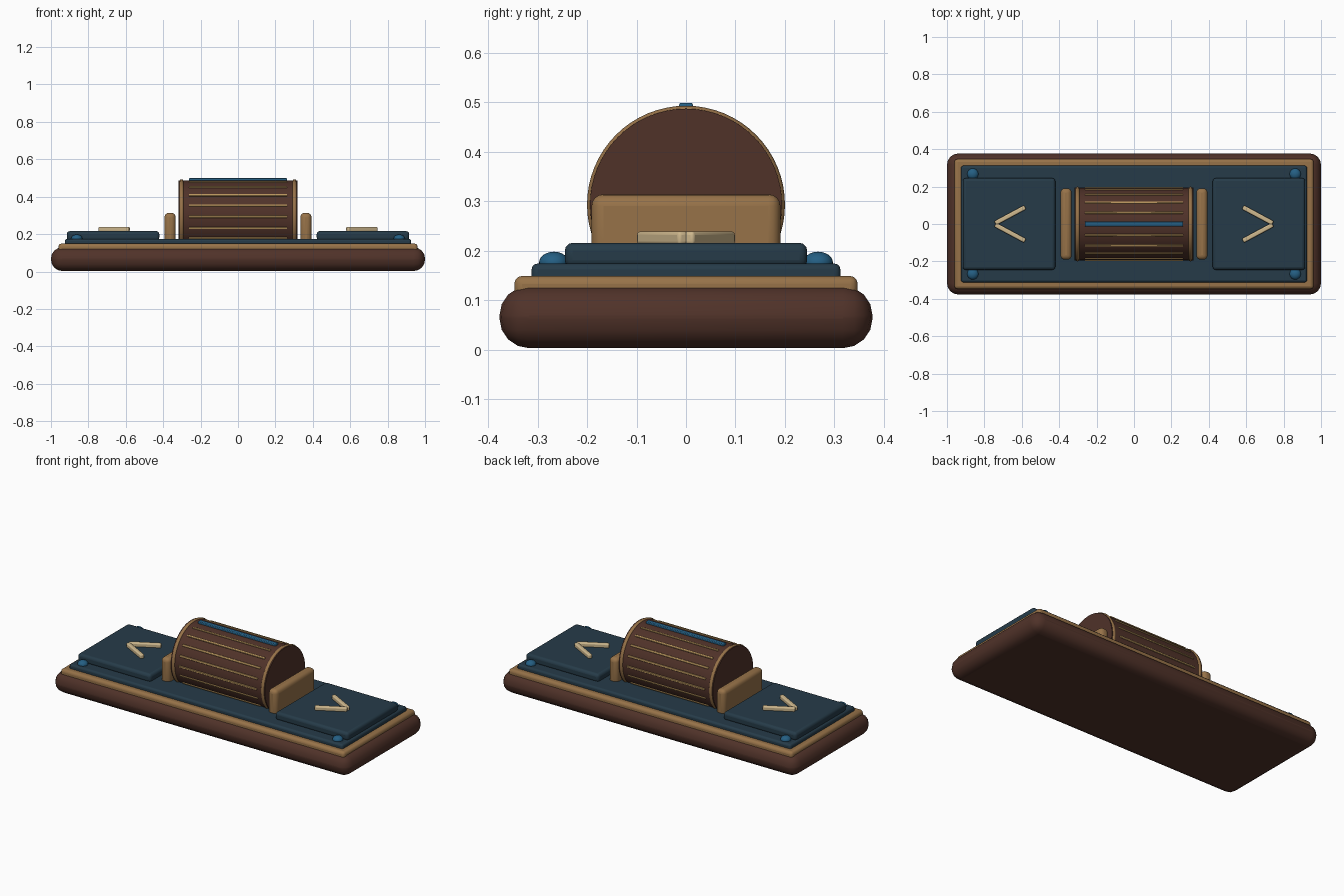
import bpy
import math
from mathutils import Vector

if "Cube" in bpy.data.objects:
    bpy.data.objects.remove(bpy.data.objects["Cube"])


def material(name, rgb):
    m = bpy.data.materials.new(name)
    m.diffuse_color = (*rgb, 1)
    m.use_nodes = True
    m.node_tree.nodes["Principled BSDF"].inputs["Base Color"].default_value = m.diffuse_color
    return m


BROWN = material("dark_brown_wood", (0.080, 0.032, 0.022))
TAN = material("tan_wood", (0.31, 0.170, 0.066))
NAVY = material("dark_navy", (0.019, 0.044, 0.066))
BLUE = material("bright_blue", (0.018, 0.115, 0.23))
CREAM = material("cream", (0.62, 0.48, 0.27))
GOLD = material("pale_gold", (0.48, 0.30, 0.11))


def finish(name, mat, angle=30):
    ob = bpy.context.object
    ob.name = name
    ob.data.materials.append(mat)
    bpy.ops.object.shade_smooth_by_angle(angle=math.radians(angle))
    return ob


def box(name, mat, lo, hi, bevel=0.0, segments=3, rot=(0, 0, 0)):
    """Rounded box between two corners, turned about its own centre."""
    lo, hi = Vector(lo), Vector(hi)
    bpy.ops.mesh.primitive_cube_add(size=1, location=(lo + hi) / 2)
    bpy.context.object.scale = hi - lo
    bpy.ops.object.transform_apply(location=False, rotation=False, scale=True)
    ob = finish(name, mat)
    ob.rotation_euler = rot
    if bevel:
        mod = ob.modifiers.new("rounding", 'BEVEL')
        mod.width = bevel
        mod.segments = segments
    return ob


def slab(name, mat, x, y, z0, z1, bevel, segments=3):
    return box(name, mat, (-x, -y, z0), (x, y, z1), bevel, segments)


# Stepped base
slab("base", BROWN, 1.0, 0.377, 0.003, 0.129, 0.06, 4)
slab("base_trim", TAN, 0.96, 0.347, 0.10, 0.149, 0.016)
slab("deck", NAVY, 0.925, 0.312, 0.13, 0.174, 0.012)

# Drum lying along x
DRUM_Z, DRUM_R = 0.293, 0.194


def disc(name, mat, radius, x0, x1):
    bpy.ops.mesh.primitive_cylinder_add(
        vertices=64, radius=radius, depth=x1 - x0,
        location=((x0 + x1) / 2, 0, DRUM_Z), rotation=(0, math.pi / 2, 0))
    return finish(name, mat)


disc("drum", BROWN, DRUM_R, -0.318, 0.318)

# Thin slats around the drum, with a wider blue marker on top
for i in range(1, 20):
    a = math.radians(18 * i)
    y, z = DRUM_R * math.sin(a), DRUM_Z + DRUM_R * math.cos(a)
    if z < 0.16:
        continue
    box("drum_slat", GOLD, (-0.263, y - 0.006, z - 0.005),
        (0.263, y + 0.006, z + 0.005), 0.002, 1, (-a, 0, 0))
box("drum_marker", BLUE, (-0.263, -0.014, 0.478), (0.263, 0.014, 0.499),
    0.004, 2)

# Parts repeated on both ends
for s, side in ((-1, "left"), (1, "right")):
    # Raised hoop near each drum end
    bpy.ops.mesh.primitive_torus_add(
        major_radius=0.188, minor_radius=0.012, major_segments=64,
        minor_segments=10, location=(s * 0.302, 0, DRUM_Z),
        rotation=(0, math.pi / 2, 0))
    finish(side + "_drum_hoop", TAN, 60)

    # Upright cheek beside the drum
    cx = s * 0.363
    box(side + "_cheek", TAN, (cx - 0.03, -0.191, 0.15),
        (cx + 0.03, 0.191, 0.314), 0.024, 4)

    # Press pad
    cx = s * 0.668
    box(side + "_pad", NAVY, (cx - 0.247, -0.245, 0.165),
        (cx + 0.247, 0.245, 0.216), 0.016, 3)

    # Arrow made of two bars, pointing outwards
    for t in (-1, 1):
        a, b = Vector((s * 0.742, t * 0.004)), Vector((s * 0.582, t * 0.090))
        mid, d = (a + b) / 2, b - a
        h = d.length / 2
        box(side + "_arrow_bar", CREAM, (mid.x - h, mid.y - 0.0125, 0.212),
            (mid.x + h, mid.y + 0.0125, 0.239), 0.007, 3,
            (0, 0, math.atan2(d.y, d.x)))

        # Domed corner stud
        bpy.ops.mesh.primitive_uv_sphere_add(
            segments=24, ring_count=12, radius=1,
            location=(s * 0.862, t * 0.267, 0.176))
        bpy.context.object.scale = (0.03, 0.03, 0.022)
        finish(side + "_stud", BLUE, 60)
